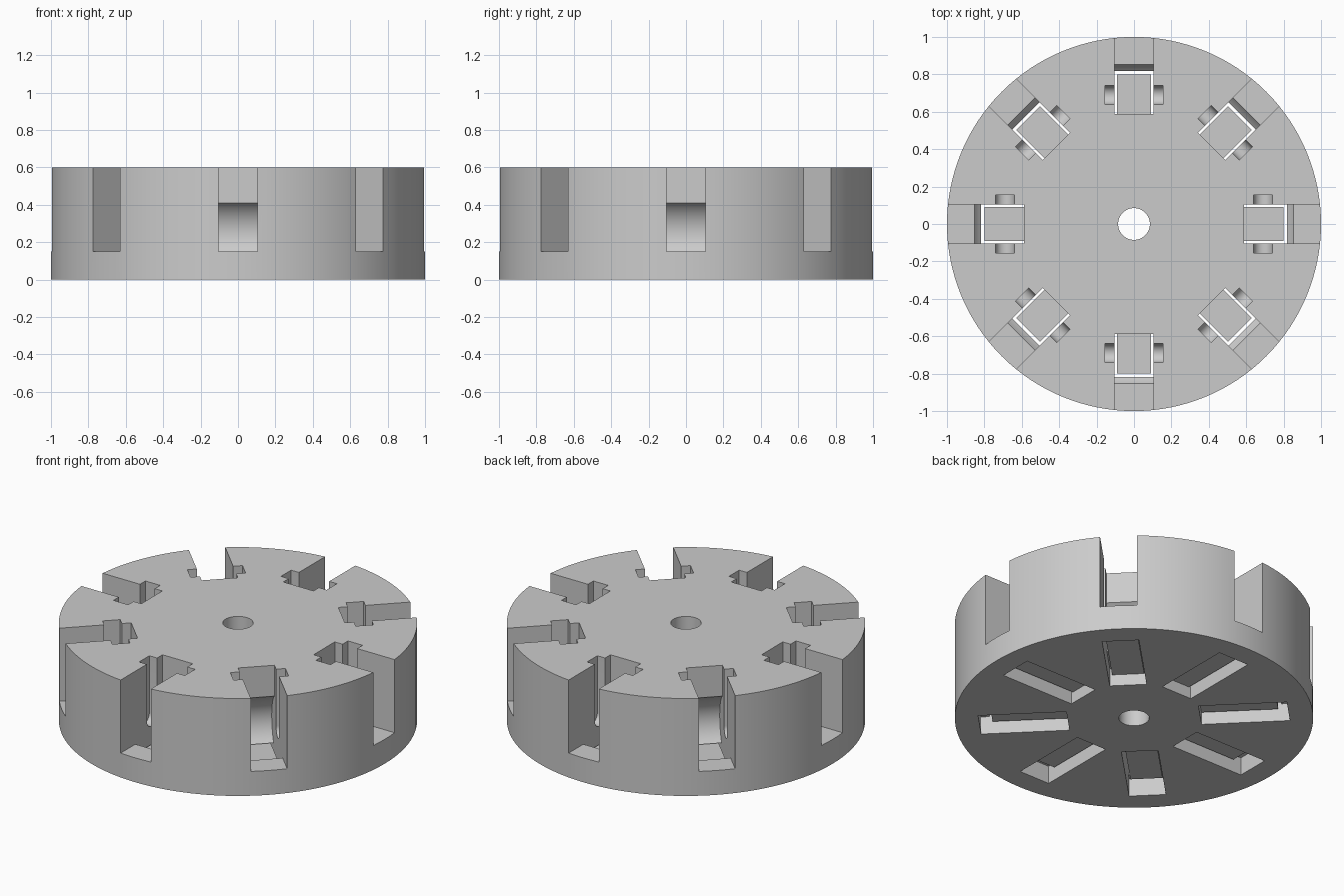
import bpy, bmesh
from math import asin, cos, pi, radians, sin
from mathutils import Matrix

default_cube = bpy.data.objects.get("Cube")
if default_cube:
    bpy.data.objects.remove(default_cube)

RADIUS, HEIGHT, COUNT = 1.0, 0.6, 8
SLOT_HALF = 0.103                 # half width of each roller slot
AXLE_R, AXLE_Z = 0.69, 0.25       # roller axle position
ROLLER, PIN = 0.19, 0.05          # roller and axle clearance radii
FLOOR, CEILING = 0.15, 0.11       # slot floor and lower pocket ceiling

grey = bpy.data.materials.new("light grey plastic")
grey.use_nodes = True
grey.diffuse_color = (0.6, 0.6, 0.6, 1)
grey.node_tree.nodes["Principled BSDF"].inputs["Base Color"].default_value = (0.6, 0.6, 0.6, 1)


def finish(name, bm):
    bmesh.ops.recalc_face_normals(bm, faces=bm.faces)
    mesh = bpy.data.meshes.new(name)
    bm.to_mesh(mesh)
    bm.free()
    mesh.materials.append(grey)
    obj = bpy.data.objects.new(name, mesh)
    bpy.context.collection.objects.link(obj)
    return obj


def arc(radius, start, end, steps):
    """Points (radial, z) on an arc around the axle."""
    angles = [start + (end - start) * i / steps for i in range(steps + 1)]
    return [(AXLE_R + radius * cos(a), AXLE_Z + radius * sin(a)) for a in angles]


def ring_of_prisms(name, profile, half):
    """Extrude a radial profile sideways and repeat it around the disc."""
    bm = bmesh.new()
    for i in range(COUNT):
        turn = Matrix.Rotation(2 * pi * i / COUNT, 3, 'Z')
        verts = [bm.verts.new((r, -half, z)) for r, z in profile]
        face = bm.faces.new(verts)
        made = bmesh.ops.extrude_face_region(bm, geom=[face])["geom"]
        top = [v for v in made if isinstance(v, bmesh.types.BMVert)]
        bmesh.ops.translate(bm, verts=top, vec=(0, 2 * half, 0))
        for v in verts + top:
            v.co = turn @ v.co
    return finish(name, bm)


def cylinder(name, radius, low, high, segments):
    bm = bmesh.new()
    bmesh.ops.create_cone(bm, cap_ends=True, segments=segments, radius1=radius,
                          radius2=radius, depth=high - low,
                          matrix=Matrix.Translation((0, 0, (low + high) / 2)))
    return finish(name, bm)


# Main disc
disc = cylinder("wheel_disc", RADIUS, 0, HEIGHT, 128)

# Roller slot: lower pocket, round roller clearance and open top in one outline
low = asin((CEILING - AXLE_Z) / ROLLER)
lip = asin((FLOOR - AXLE_Z) / ROLLER)
over = pi - asin(0.16 / ROLLER)
slot = ([(0.37, -0.1), (0.865, -0.1), (0.865, CEILING)]
        + arc(ROLLER, low, lip, 4)
        + [(1.1, FLOOR), (1.1, 0.7), (0.587, 0.7)]
        + arc(ROLLER, over, pi - low, 24)
        + [(0.37, CEILING)])

# Round-bottomed axle grooves
groove = [(AXLE_R + PIN, 0.7), (AXLE_R - PIN, 0.7)] + arc(PIN, -pi, 0, 16)

cutters = [cylinder("hub_hole_cutter", 0.085, -0.1, 0.7, 48),
           ring_of_prisms("slot_cutter", slot, SLOT_HALF),
           ring_of_prisms("groove_cutter", groove, 0.156)]
for cutter in cutters:
    cutter.hide_render = True
    cut = disc.modifiers.new(cutter.name, 'BOOLEAN')
    cut.operation = 'DIFFERENCE'
    cut.solver = 'EXACT'
    cut.object = cutter

# Bake the cuts and drop the cutters
graph = bpy.context.evaluated_depsgraph_get()
baked = bpy.data.meshes.new_from_object(disc.evaluated_get(graph))
disc.modifiers.clear()
disc.data = baked
for cutter in cutters:
    bpy.data.objects.remove(cutter)

# Flat tongues under the rollers, fixed at the inner end of each pocket
tongue = [(0.36, 0.07), (0.80, 0.07), (0.80, 0.10), (0.36, 0.10)]
tongues = ring_of_prisms("slot_tongues", tongue, 0.09)

# Smooth curved walls, sharp edges
bpy.ops.object.select_all(action='DESELECT')
disc.select_set(True)
bpy.context.view_layer.objects.active = disc
bpy.ops.object.shade_smooth_by_angle(angle=radians(25))
